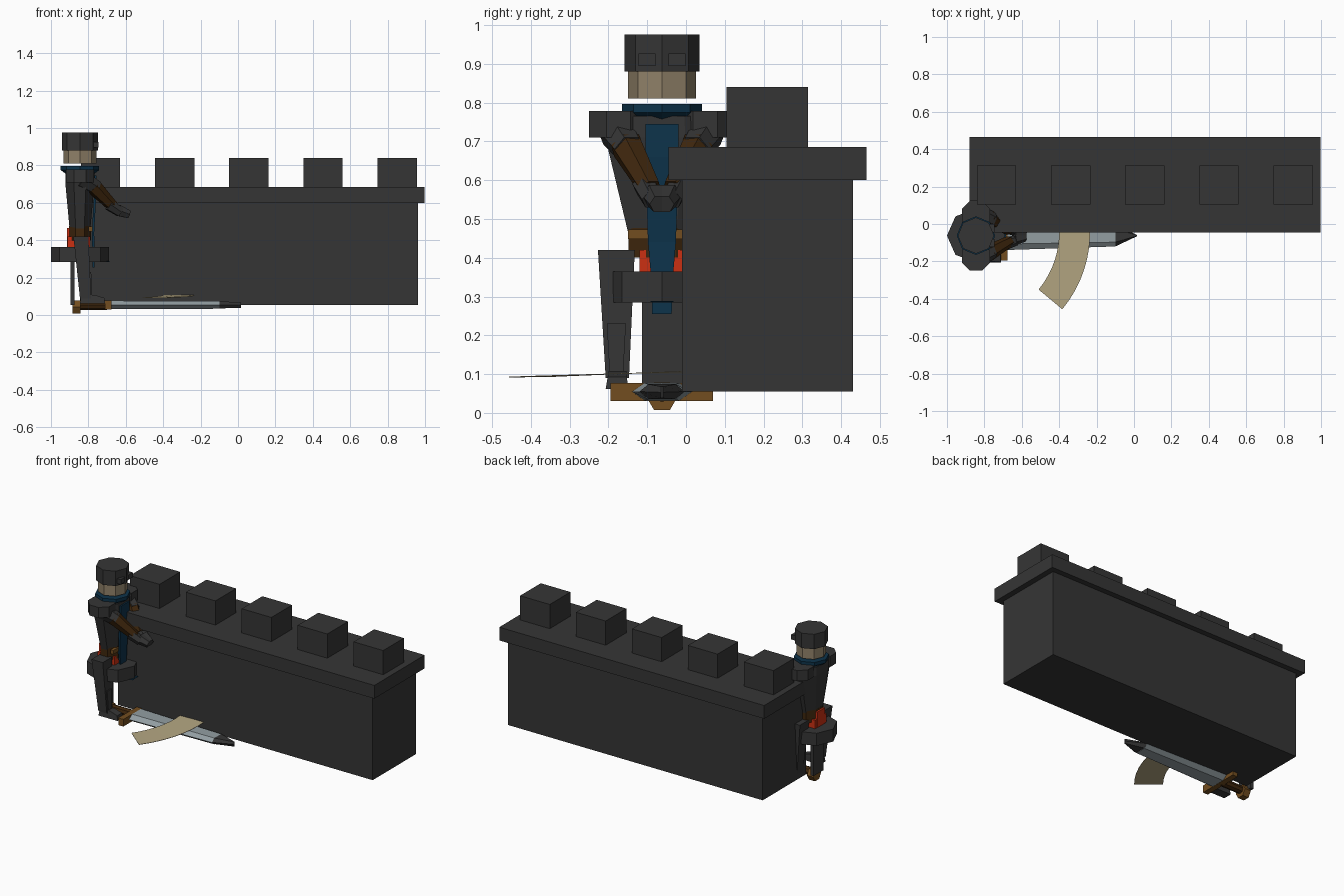
import bpy, bmesh, math
from mathutils import Vector

if "Cube" in bpy.data.objects:
    bpy.data.objects.remove(bpy.data.objects["Cube"])


def material(name, rgb):
    m = bpy.data.materials.new(name)
    m.diffuse_color = (*rgb, 1)
    m.use_nodes = True
    m.node_tree.nodes["Principled BSDF"].inputs["Base Color"].default_value = m.diffuse_color
    return m


GREY = material("dark grey", (0.036, 0.036, 0.036))
BLUE = material("navy blue", (0.004, 0.033, 0.07))
SKIN = material("tan", (0.28, 0.22, 0.14))
BROWN = material("dark brown", (0.05, 0.02, 0.004))
BRASS = material("bronze brown", (0.17, 0.075, 0.014))
RED = material("red", (0.6, 0.03, 0.006))
STEEL = material("pale steel", (0.29, 0.34, 0.36))
SAND = material("pale sand", (0.45, 0.38, 0.22))
CX, CY = -0.845, -0.062   # figure axis


def loft(name, mat, rings):
    """Join rings of equal point count and cap both ends."""
    bm = bmesh.new()
    vs = [[bm.verts.new(p) for p in r] for r in rings]
    n = len(rings[0])
    for a, b in zip(vs, vs[1:]):
        for i in range(n):
            j = (i + 1) % n
            bm.faces.new((a[i], a[j], b[j], b[i]))
    bm.faces.new(vs[0][::-1])
    bm.faces.new(vs[-1])
    bmesh.ops.recalc_face_normals(bm, faces=bm.faces)
    me = bpy.data.meshes.new(name)
    bm.to_mesh(me)
    bm.free()
    me.materials.append(mat)
    ob = bpy.data.objects.new(name, me)
    bpy.context.collection.objects.link(ob)
    return ob


def rect(x0, x1, y0, y1, z):
    return [(x0, y0, z), (x1, y0, z), (x1, y1, z), (x0, y1, z)]


def box(name, mat, x0, x1, y0, y1, z0, z1):
    return loft(name, mat, [rect(x0, x1, y0, y1, z0), rect(x0, x1, y0, y1, z1)])


def ring(x, y, rx, ry, z, turn=0.0):
    return [(x + rx * math.cos(math.tau * i / 8 + turn),
             y + ry * math.sin(math.tau * i / 8 + turn), z) for i in range(8)]


def limb(name, mat, a, b, ra, rb, n=6):
    """Tapered straight tube between two points."""
    a, b = Vector(a), Vector(b)
    q = (b - a).to_track_quat('Z', 'Y')
    return loft(name, mat, [
        [c + q @ Vector((r * math.cos(math.tau * i / n), r * math.sin(math.tau * i / n), 0))
         for i in range(n)] for c, r in ((a, ra), (b, rb))])


# Battlement wall
box("wall", GREY, -0.845, 0.962, -0.01, 0.43, 0.055, 0.60)
box("wall_cap", GREY, -0.88, 0.998, -0.045, 0.465, 0.60, 0.685)
for k in range(5):
    x = -0.735 + k * 0.3965
    box(f"merlon_{k + 1}", GREY, x - 0.105, x + 0.105, 0.105, 0.314, 0.685, 0.84)

# Head and collar
loft("helmet", GREY, [ring(CX, CY, 0.097, 0.097, z) for z in (0.88, 0.975)])
loft("face", SKIN, [ring(CX, CY, 0.088, 0.088, z) for z in (0.81, 0.88)])
loft("collar", BLUE, [ring(CX, CY, 0.075, 0.075, 0.755), ring(CX, CY, 0.103, 0.103, 0.775),
                      ring(CX, CY, 0.103, 0.103, 0.797)])

# Torso, belt and hips
T = math.pi / 8
loft("torso", GREY, [ring(CX, CY, 0.058, 0.088, 0.44, T), ring(CX, CY, 0.085, 0.158, 0.71, T),
                     ring(CX, CY, 0.085, 0.15, 0.765, T)])
loft("belt", BROWN, [ring(CX, CY, 0.063, 0.094, z, T) for z in (0.40, 0.477)])
for s in (-1, 1):
    y = CY + s * 0.06
    box("belt_plate", BRASS, -0.80, -0.779, y - 0.027, y + 0.027, 0.448, 0.473)
box("hip_cloth", RED, -0.912, -0.79, -0.12, -0.004, 0.33, 0.42)
box("back_sash", RED, -0.914, -0.90, -0.10, -0.024, 0.36, 0.465)
loft("hip_armour", GREY, [ring(CX, CY, 0.155, 0.145, z) for z in (0.285, 0.365)])
box("rear_cloth", GREY, -0.896, -0.875, -0.114, -0.01, 0.055, 0.40)

# Front tabard hanging from the collar
loft("tabard", BLUE, [rect(x - 0.012, x, CY - w, CY + w, z) for x, w, z in (
    (-0.767, 0.025, 0.255), (-0.767, 0.029, 0.36), (-0.769, 0.036, 0.44),
    (-0.757, 0.043, 0.66), (-0.757, 0.043, 0.745))])
box("tabard_tail", BLUE, -0.78, -0.685, CY - 0.03, CY + 0.03, 0.2855, 0.288)

# Paired parts, mirrored about the figure axis
for s, side in ((-1, "right"), (1, "left")):
    # Visor eye
    ye = CY + s * 0.039
    box(side + "_visor_eye", GREY, -0.79, -0.745, ye - 0.022, ye + 0.022, 0.895, 0.926)

    # Shoulder plate
    loft(side + "_shoulder", GREY, [ring(CX, CY + s * 0.112, 0.082, 0.082, z, T)
                                    for z in (0.71, 0.778)])

    # Arm reaching forward to a clasped hand
    def p(x, y, z):
        return (x, CY + s * y, z)
    limb(side + "_upper_arm", GREY, p(-0.84, 0.12, 0.73), p(-0.755, 0.085, 0.68), 0.05, 0.04)
    limb(side + "_sleeve", BROWN, p(-0.775, 0.092, 0.69), p(-0.665, 0.03, 0.577), 0.044, 0.03)
    limb(side + "_wrist", GREY, p(-0.69, 0.045, 0.59), p(-0.63, 0.025, 0.55), 0.033, 0.028)
    limb(side + "_hand", GREY, p(-0.64, 0.018, 0.56), p(-0.582, 0.008, 0.538), 0.034, 0.024)

    # Leg with plate and foot
    loft(side + "_leg", GREY, [
        [p(x0, y0, z), p(x1, y0, z), p(x1, y1, z), p(x0, y1, z)]
        for x0, x1, y0, y1, z in ((-0.845, -0.785, 0.085, 0.145, 0.09),
                                  (-0.88, -0.80, 0.07, 0.165, 0.42))])
    loft(side + "_shin_guard", GREY, [
        [p(x0, y0, z), p(x1, y0, z), p(x1, y1, z), p(x0, y1, z)]
        for x0, x1, y0, y1, z in ((-0.80, -0.78, 0.1, 0.135, 0.10),
                                  (-0.81, -0.785, 0.093, 0.142, 0.23))])
    loft(side + "_foot", GREY, [
        [p(x0, y0, z), p(x1, y0, z), p(x1, y1, z), p(x0, y1, z)]
        for x0, x1, y0, y1, z in ((-0.845, -0.71, 0.088, 0.145, 0.062),
                                  (-0.84, -0.715, 0.09, 0.14, 0.092),
                                  (-0.84, -0.765, 0.092, 0.138, 0.108))])


# Sword lying on the ground along x
def section(x, w, f, z0, z1):
    zm = (z0 + z1) / 2
    return [(x, CY - w, zm), (x, CY - f, z0), (x, CY + f, z0),
            (x, CY + w, zm), (x, CY + f, z1), (x, CY - f, z1)]


loft("sword_blade", STEEL, [section(-0.68, 0.077, 0.045, 0.032, 0.077),
                            section(-0.10, 0.058, 0.035, 0.034, 0.074)])
loft("sword_tip", GREY, [section(-0.10, 0.058, 0.035, 0.036, 0.074),
                         section(0.017, 0.003, 0.002, 0.038, 0.068)])
box("sword_guard", BRASS, -0.712, -0.676, -0.195, 0.07, 0.031, 0.077)
limb("sword_grip", BROWN, (-0.85, CY, 0.053), (-0.70, CY, 0.053), 0.025, 0.025, 8)
limb("sword_pommel", BRASS, (-0.886, CY, 0.043), (-0.843, CY, 0.043), 0.041, 0.041, 6)

# Thin curved sweep strip
arc = []
for k in range(9):
    a = math.radians(-39.7 + k * 5.4)
    z = 0.0925 + 0.013 * k / 8
    c, s = math.cos(a), math.sin(a)
    i, o = (-0.878 + 0.478 * c, -0.045 + 0.478 * s), (-0.878 + 0.643 * c, -0.045 + 0.643 * s)
    arc.append([(*i, z), (*o, z - 0.001), (*o, z + 0.001), (*i, z + 0.002)])
loft("sweep_strip", SAND, arc)
